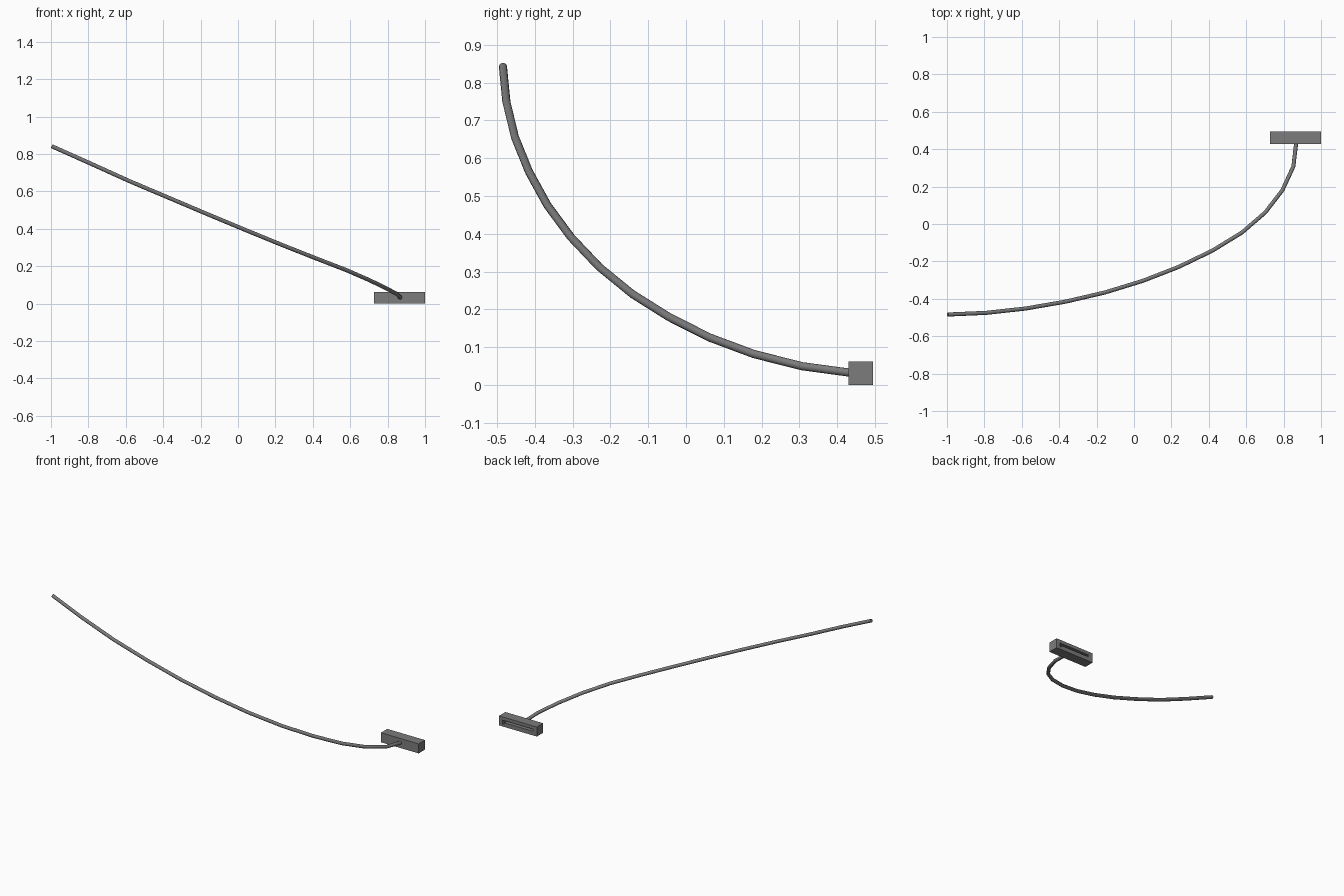
import bpy, bmesh

if "Cube" in bpy.data.objects:
    bpy.data.objects.remove(bpy.data.objects["Cube"])

# Connector housing
X0, X1, Y0, Y1, H = 0.728, 1.0, 0.429, 0.494, 0.062

# Dark grey plastic
plastic = bpy.data.materials.new("dark_plastic")
plastic.diffuse_color = (0.2, 0.2, 0.2, 1)
plastic.use_nodes = True
plastic.node_tree.nodes["Principled BSDF"].inputs["Base Color"].default_value = plastic.diffuse_color


def prism(name, outline, y0, y1):
    """Extrude an x/z outline along y."""
    bm = bmesh.new()
    face = bm.faces.new([bm.verts.new((x, y0, z)) for x, z in outline])
    ext = bmesh.ops.extrude_face_region(bm, geom=[face])
    moved = [v for v in ext["geom"] if isinstance(v, bmesh.types.BMVert)]
    bmesh.ops.translate(bm, vec=(0, y1 - y0, 0), verts=moved)
    bmesh.ops.recalc_face_normals(bm, faces=bm.faces)
    mesh = bpy.data.meshes.new(name)
    bm.to_mesh(mesh)
    bm.free()
    mesh.materials.append(plastic)
    obj = bpy.data.objects.new(name, mesh)
    bpy.context.collection.objects.link(obj)
    return obj


housing = prism("connector_housing", [(X0, 0), (X1, 0), (X1, H), (X0, H)], Y0, Y1)

# L-shaped socket opening in the back face
slot = prism("slot_cutter",
             [(0.757, 0.027), (0.963, 0.027), (0.963, 0.016), (0.975, 0.016),
              (0.975, 0.041), (0.757, 0.041)], 0.45, Y1 + 0.05)
slot.hide_render = True
slot.hide_set(True)
cut = housing.modifiers.new("socket", 'BOOLEAN')
cut.operation = 'DIFFERENCE'
cut.solver = 'EXACT'
cut.object = slot

# Sweeping cable
path = [(-0.996, -0.484, 0.842), (-0.79, -0.475, 0.75), (-0.58, -0.452, 0.655),
        (-0.365, -0.415, 0.564), (-0.155, -0.366, 0.475), (0.047, -0.304, 0.391),
        (0.24, -0.229, 0.312), (0.42, -0.142, 0.241), (0.578, -0.045, 0.18),
        (0.702, 0.062, 0.126), (0.793, 0.18, 0.082), (0.852, 0.307, 0.05),
        (0.868, 0.44, 0.032)]
curve = bpy.data.curves.new("cable", 'CURVE')
curve.dimensions = '3D'
curve.bevel_depth = 0.0108
curve.bevel_resolution = 4
curve.use_fill_caps = True
curve.materials.append(plastic)
spline = curve.splines.new('POLY')
spline.points.add(len(path) - 1)
for point, co in zip(spline.points, path):
    point.co = (*co, 1)
spline.use_smooth = True
cable = bpy.data.objects.new("cable", curve)
bpy.context.collection.objects.link(cable)
